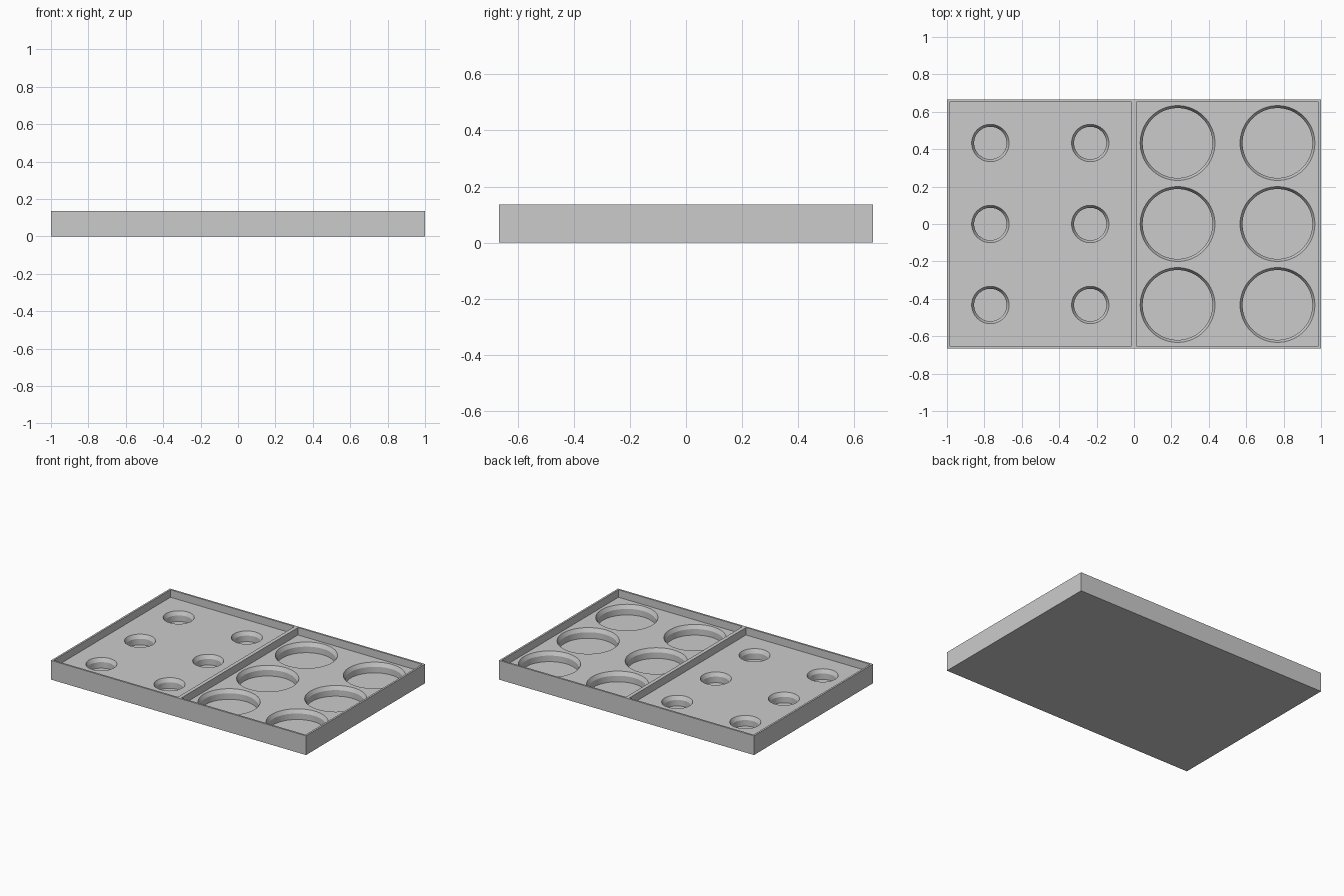
import bpy, bmesh
from math import radians
from mathutils import Matrix

cube = bpy.data.objects.get("Cube")
if cube:
    bpy.data.objects.remove(cube, do_unlink=True)

LENGTH, DEPTH, HEIGHT = 2.0, 1.333, 0.136
WALL = 0.0133           # rim, half divider and base thickness
DECK = 0.083            # height of the compartment floors
CHAMFER_W, CHAMFER_H = 0.0133, 0.027


def add_box(bm, x0, x1, y0, y1, z0, z1):
    size = Matrix.Diagonal((x1 - x0, y1 - y0, z1 - z0, 1))
    centre = Matrix.Translation(((x0 + x1) / 2, (y0 + y1) / 2, (z0 + z1) / 2))
    bmesh.ops.create_cube(bm, size=1, matrix=centre @ size)


def add_well(bm, x, y, radius):
    """Round well with a chamfered mouth, as a closed stack of rings."""
    inner = radius - CHAMFER_W
    rings = []
    for r, z in ((inner, WALL), (inner, DECK - CHAMFER_H),
                 (radius, DECK), (radius, DECK + 0.02)):
        rings.append(bmesh.ops.create_circle(
            bm, segments=64, radius=r, matrix=Matrix.Translation((x, y, z)))["verts"])
    for low, high in zip(rings, rings[1:]):
        for i in range(len(low)):
            j = (i + 1) % len(low)
            bm.faces.new((low[i], low[j], high[j], high[i]))
    bm.faces.new(rings[0])
    bm.faces.new(rings[-1])


def make_object(name, bm):
    bmesh.ops.recalc_face_normals(bm, faces=bm.faces)
    mesh = bpy.data.meshes.new(name)
    bm.to_mesh(mesh)
    bm.free()
    obj = bpy.data.objects.new(name, mesh)
    bpy.context.collection.objects.link(obj)
    return obj


# Solid tray block
bm = bmesh.new()
add_box(bm, -LENGTH / 2, LENGTH / 2, -DEPTH / 2, DEPTH / 2, 0, HEIGHT)
tray = make_object("tray", bm)

# Two shallow compartments either side of the divider
bm = bmesh.new()
inner_x, inner_y = LENGTH / 2 - WALL, DEPTH / 2 - WALL
for x0, x1 in ((-inner_x, -WALL), (WALL, inner_x)):
    add_box(bm, x0, x1, -inner_y, inner_y, DECK, HEIGHT + 0.1)
compartments = make_object("compartment_cutter", bm)

# Small wells on one side, large wells on the other
bm = bmesh.new()
for centre, radius in ((-0.501, 0.1), (0.5, 0.2)):
    for dx in (-0.267, 0.267):
        for row in (-1, 0, 1):
            add_well(bm, centre + dx, row * 0.433, radius)
wells = make_object("well_cutter", bm)

# Carve the tray
bpy.context.view_layer.objects.active = tray
tray.select_set(True)
for cutter in (compartments, wells):
    cutter.hide_render = True
    mod = tray.modifiers.new(cutter.name, "BOOLEAN")
    mod.operation = "DIFFERENCE"
    mod.solver = "EXACT"
    mod.object = cutter
    bpy.ops.object.modifier_apply(modifier=mod.name)
    bpy.data.objects.remove(cutter, do_unlink=True)

# Plain grey finish
GREY = (0.6, 0.6, 0.6, 1)
mat = bpy.data.materials.new("plain_grey")
mat.use_nodes = True
mat.diffuse_color = GREY
mat.node_tree.nodes["Principled BSDF"].inputs["Base Color"].default_value = GREY
tray.data.materials.clear()
tray.data.materials.append(mat)

# Smooth well walls with crisp edges
bpy.ops.object.select_all(action="DESELECT")
tray.select_set(True)
bpy.ops.object.shade_smooth_by_angle(angle=radians(20))
